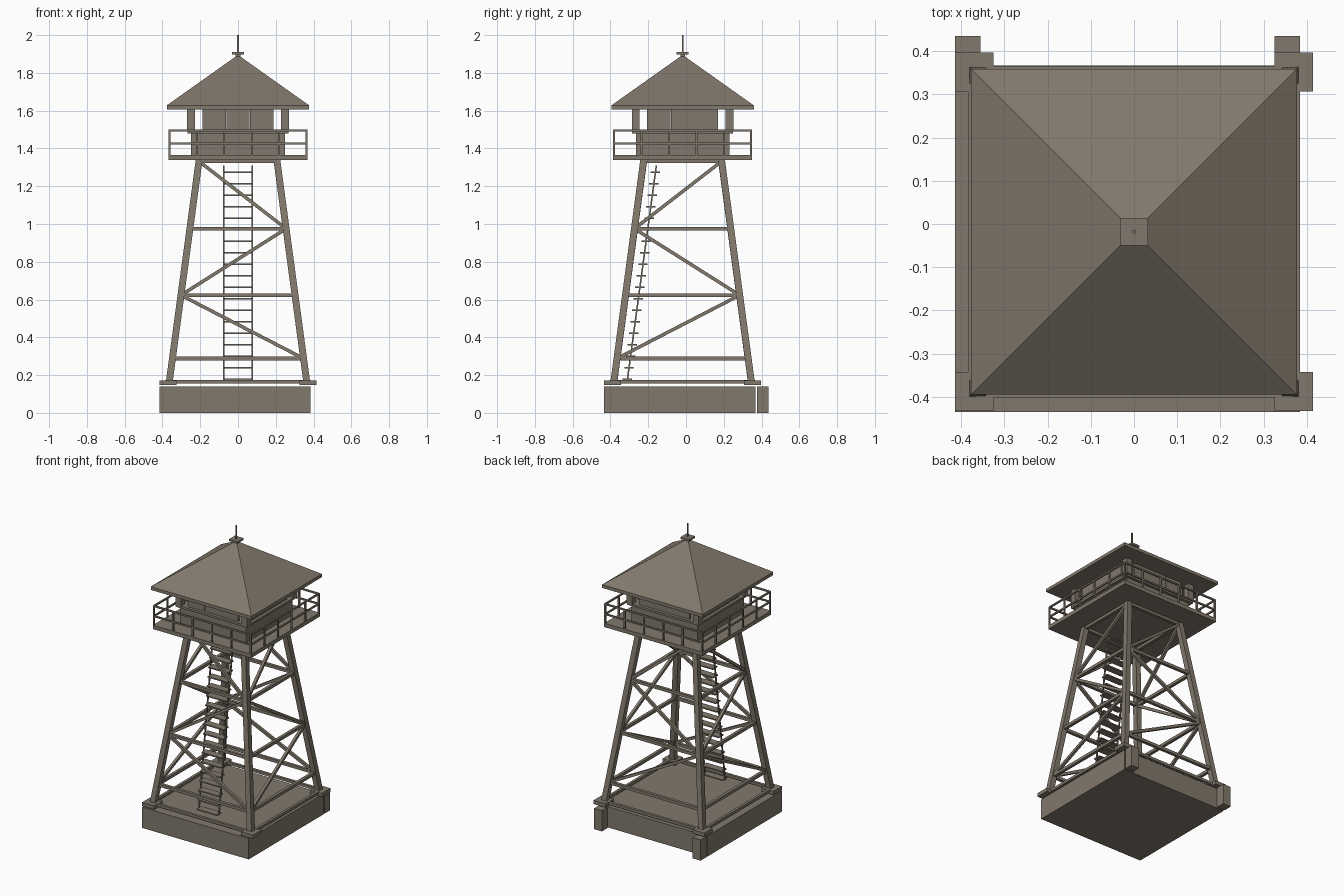
import bpy
import bmesh
from mathutils import Matrix, Vector

if "Cube" in bpy.data.objects:
    bpy.data.objects.remove(bpy.data.objects["Cube"], do_unlink=True)

wood = bpy.data.materials.new("weathered grey brown")
wood.use_nodes = True
colour = (0.222, 0.19, 0.15, 1)
wood.diffuse_color = colour
wood.node_tree.nodes["Principled BSDF"].inputs["Base Color"].default_value = colour

CY = -0.018  # tower centre line in y


def box(bm, x0, x1, y0, y1, z0, z1):
    m = Matrix.Translation(((x0 + x1) / 2, (y0 + y1) / 2, (z0 + z1) / 2))
    m = m @ Matrix.Diagonal((x1 - x0, y1 - y0, z1 - z0, 1))
    bmesh.ops.create_cube(bm, size=1, matrix=m)


def slab(bm, half, z0, z1):
    box(bm, -half, half, CY - half, CY + half, z0, z1)


def beam(bm, a, b, width):
    """Square bar between two points."""
    a, b = Vector(a), Vector(b)
    d = (b - a).normalized()
    ref = Vector((0, 1, 0)) if abs(d.y) < 0.7 else Vector((1, 0, 0))
    u = ref.cross(d).normalized()
    v = d.cross(u)
    rot = Matrix((u, v, d)).transposed().to_4x4()
    size = Matrix.Diagonal((width, width, (b - a).length, 1))
    bmesh.ops.create_cube(bm, size=1, matrix=Matrix.Translation((a + b) / 2) @ rot @ size)


def finish(bm, name):
    bmesh.ops.recalc_face_normals(bm, faces=bm.faces)
    mesh = bpy.data.meshes.new(name)
    bm.to_mesh(mesh)
    bm.free()
    mesh.materials.append(wood)
    obj = bpy.data.objects.new(name, mesh)
    bpy.context.collection.objects.link(obj)
    return obj


def side_point(side, t, half, z):
    """Point on one of four sides: t runs along it, half is its distance out."""
    x, y = ((t, -half), (half, t), (t, half), (-half, t))[side]
    return Vector((x, y + CY, z))


def leg_half(z):
    return 0.363 - 0.156 * (z - 0.17) / 1.16


corners = [(sx, sy) for sx in (-1, 1) for sy in (-1, 1)]

# Foundation slab and the two blocks behind it
bm = bmesh.new()
box(bm, -0.415, 0.385, -0.435, 0.367, 0, 0.14)
finish(bm, "foundation")
bm = bmesh.new()
for x in (-0.415, 0.325):
    box(bm, x, x + 0.06, 0.376, 0.436, 0, 0.14)
finish(bm, "rear_blocks")

# Foot pads and ground beams
bm = bmesh.new()
for sx, sy in corners:
    x, y = sx * 0.37, CY + sy * 0.37
    box(bm, x - 0.045, x + 0.045, y - 0.045, y + 0.045, 0.147, 0.172)
finish(bm, "foot_pads")
bm = bmesh.new()
for s in range(4):
    beam(bm, side_point(s, -0.36, 0.375, 0.164), side_point(s, 0.36, 0.375, 0.164), 0.018)
finish(bm, "ground_beams")

# Legs
bm = bmesh.new()
for sx, sy in corners:
    ends = [(sx * leg_half(z), CY + sy * leg_half(z), z) for z in (0.16, 1.335)]
    beam(bm, *ends, 0.036)
finish(bm, "legs")

# Horizontal and diagonal bracing
levels = (0.288, 0.623, 0.975, 1.332)
bm = bmesh.new()
for s in range(4):
    for z in levels:
        h = leg_half(z)
        beam(bm, side_point(s, -h, h, z), side_point(s, h, h, z), 0.02)
finish(bm, "cross_beams")
bm = bmesh.new()
for s in range(4):
    for i in range(3):
        lo, hi = levels[i], levels[i + 1]
        sign = (1 if i % 2 == 0 else -1) * (1 if s % 2 == 0 else -1)
        beam(bm, side_point(s, sign * leg_half(lo), leg_half(lo), lo),
             side_point(s, -sign * leg_half(hi), leg_half(hi), hi), 0.018)
finish(bm, "diagonal_braces")

# Ladder
bm = bmesh.new()
for x in (-0.075, 0.075):
    beam(bm, (x, -0.311, 0.17), (x, -0.157, 1.31), 0.008)
for i in range(19):
    z = 0.177 + i * 0.061
    y = -0.311 + 0.135 * (z - 0.17)
    box(bm, -0.075, 0.075, y - 0.025, y + 0.025, z - 0.004, z + 0.004)
finish(bm, "ladder")

# Platform deck
bm = bmesh.new()
slab(bm, 0.368, 1.34, 1.366)
finish(bm, "platform")

# Railing
bm = bmesh.new()
R = 0.363
for s in range(4):
    for z in (1.495, 1.427):
        beam(bm, side_point(s, -R, R, z), side_point(s, R, R, z), 0.01)
    for i in range(5):
        t = -R + i * 2 * R / 5
        if s > 1:
            t = -t
        beam(bm, side_point(s, t, R, 1.36), side_point(s, t, R, 1.498), 0.01)
finish(bm, "railing")

# Cabin lower walls, sill, corner posts and window panels
bm = bmesh.new()
slab(bm, 0.248, 1.366, 1.485)
finish(bm, "cabin_walls")
bm = bmesh.new()
slab(bm, 0.268, 1.48, 1.494)
finish(bm, "window_sill")
bm = bmesh.new()
for sx, sy in corners:
    x, y = sx * 0.248, CY + sy * 0.248
    box(bm, x - 0.021, x + 0.021, y - 0.021, y + 0.021, 1.49, 1.61)
finish(bm, "cabin_posts")
bm = bmesh.new()
for s in range(4):
    for t in (-0.126, 0, 0.126):
        a = side_point(s, t - 0.062, 0.234, 1.49)
        b = side_point(s, t + 0.062, 0.248, 1.61)
        if s in (0, 3):
            a, b = side_point(s, t - 0.062, 0.248, 1.49), side_point(s, t + 0.062, 0.234, 1.61)
        box(bm, a.x, b.x, a.y, b.y, a.z, b.z)
finish(bm, "window_panels")

# Roof: eave board, pyramid, cap plate and spike
bm = bmesh.new()
slab(bm, 0.377, 1.606, 1.628)
rim = [bm.verts.new((x * 0.377, CY + y * 0.377, 1.628))
       for x, y in ((-1, -1), (1, -1), (1, 1), (-1, 1))]
apex = bm.verts.new((0, CY, 1.895))
for i in range(4):
    bm.faces.new((rim[i], rim[(i + 1) % 4], apex))
bm.faces.new(rim[::-1])
finish(bm, "roof")
bm = bmesh.new()
slab(bm, 0.032, 1.897, 1.91)
slab(bm, 0.012, 1.88, 1.9)
finish(bm, "roof_cap")
bm = bmesh.new()
beam(bm, (0, CY, 1.9), (0, CY, 2.0), 0.008)
finish(bm, "roof_spike")
